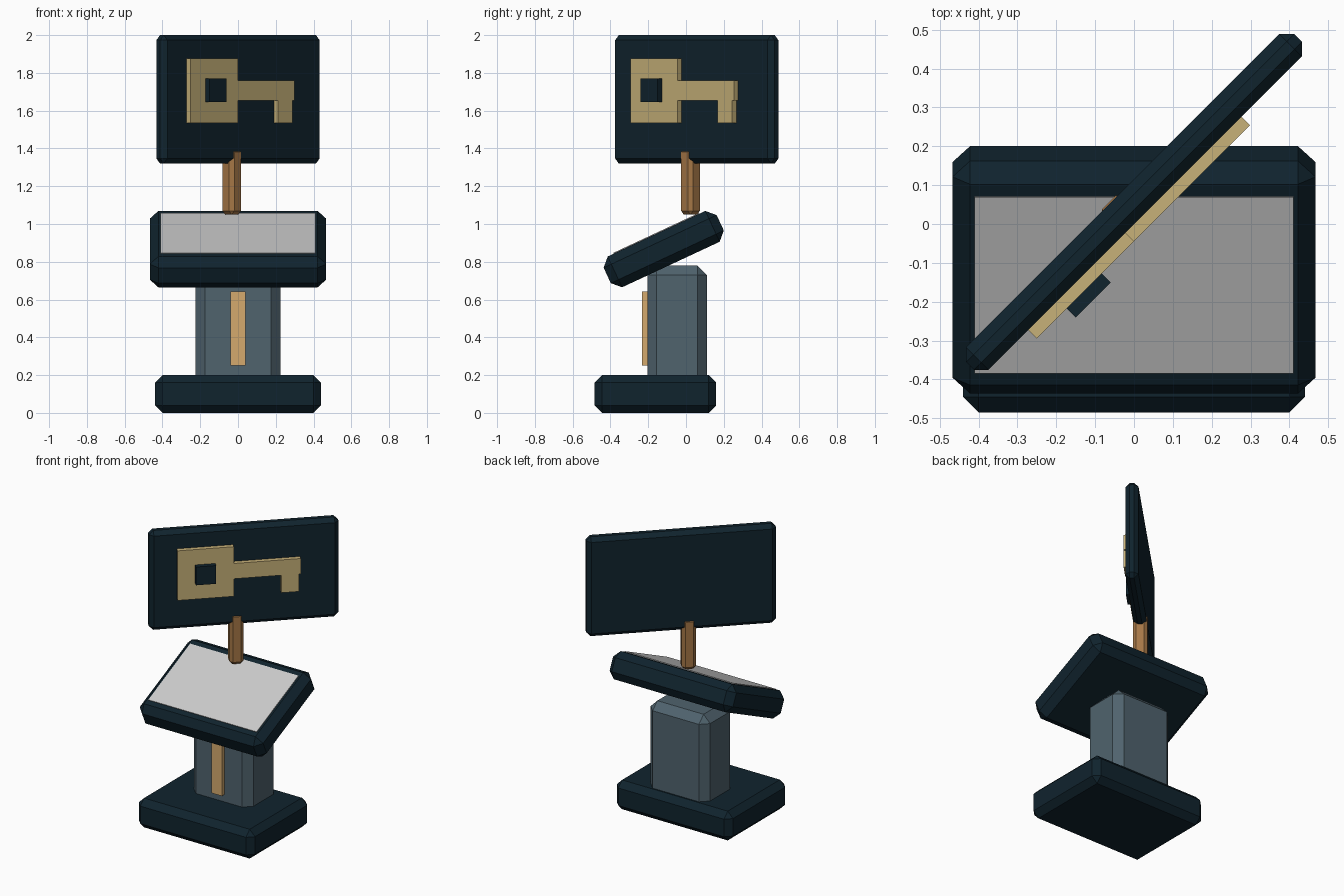
import bpy, bmesh
from math import radians
from mathutils import Matrix, Vector

cube = bpy.data.objects.get("Cube")
if cube:
    bpy.data.objects.remove(cube, do_unlink=True)


def material(name, rgb):
    m = bpy.data.materials.new(name)
    m.use_nodes = True
    m.diffuse_color = (*rgb, 1)
    bsdf = next(n for n in m.node_tree.nodes if n.type == 'BSDF_PRINCIPLED')
    bsdf.inputs["Base Color"].default_value = (*rgb, 1)
    return m


navy = material("dark navy", (0.005, 0.017, 0.027))
slate = material("slate grey", (0.08, 0.125, 0.155))
grey = material("screen grey", (0.6, 0.6, 0.6))
gold = material("pale gold", (0.57, 0.44, 0.19))
amber = material("amber", (0.66, 0.4, 0.155))
bronze = material("bronze", (0.38, 0.185, 0.062))


def finish(name, bm, mat, frame):
    bmesh.ops.recalc_face_normals(bm, faces=bm.faces[:])
    mesh = bpy.data.meshes.new(name)
    bm.to_mesh(mesh)
    bm.free()
    mesh.materials.append(mat)
    obj = bpy.data.objects.new(name, mesh)
    obj.matrix_world = frame
    bpy.context.collection.objects.link(obj)
    return obj


def box(name, low, high, mat, chamfer=0, frame=Matrix()):
    """Box between two corners in a local frame, with flat chamfers."""
    low, high = Vector(low), Vector(high)
    bm = bmesh.new()
    bmesh.ops.create_cube(bm, size=1)
    bmesh.ops.scale(bm, vec=high - low, verts=bm.verts)
    bmesh.ops.translate(bm, vec=(low + high) / 2, verts=bm.verts)
    if chamfer:
        bmesh.ops.bevel(bm, geom=bm.edges[:], offset=chamfer, segments=1,
                        affect='EDGES', clamp_overlap=True)
    return finish(name, bm, mat, frame)


def plate(name, outline, back, front, mat, frame):
    """Extrude an x-z outline along local y."""
    bm = bmesh.new()
    face = bm.faces.new([bm.verts.new((x, back, z)) for x, z in outline])
    ext = bmesh.ops.extrude_face_region(bm, geom=[face], use_keep_orig=True)
    moved = [g for g in ext["geom"] if isinstance(g, bmesh.types.BMVert)]
    bmesh.ops.translate(bm, vec=(0, front - back, 0), verts=moved)
    return finish(name, bm, mat, frame)


# Pedestal
box("base", (-0.44, -0.485, 0), (0.44, 0.16, 0.2), navy, 0.04)
box("column", (-0.225, -0.205, 0.12), (0.225, 0.11, 0.78), slate, 0.05)
box("column_strip", (-0.04, -0.232, 0.25), (0.04, -0.2, 0.642), amber)

# Tilted console with its screen
tilt = Matrix.Translation((0, -0.118, 0.867)) @ Matrix.Rotation(radians(25), 4, 'X')
box("console", (-0.467, -0.33, -0.09), (0.467, 0.33, 0.09), navy, 0.045, tilt)
box("screen", (-0.41, -0.25, 0.087), (0.41, 0.25, 0.095), grey, 0, tilt)

# Sign turned diagonally on its post
turn = Matrix.Translation((0, 0.057, 0)) @ Matrix.Rotation(radians(45), 4, 'Z')
box("sign_post", (-0.092, -0.045, 1.05), (-0.002, 0.045, 1.4), bronze, 0.02, turn)
box("sign_board", (-0.597, -0.041, 1.32), (0.597, 0.041, 2), navy, 0.027, turn)

# Key emblem: square head, shaft and one tooth
key = [(-0.426, 1.535), (-0.072, 1.535), (-0.072, 1.655), (0.228, 1.655),
       (0.228, 1.535), (0.337, 1.535), (0.337, 1.655), (0.35, 1.655),
       (0.35, 1.76), (-0.072, 1.76), (-0.072, 1.875), (-0.426, 1.875)]
plate("key_emblem", key, -0.038, -0.072, gold, turn)
box("key_hole", (-0.316, -0.104, 1.645), (-0.189, -0.07, 1.77), navy, 0, turn)
